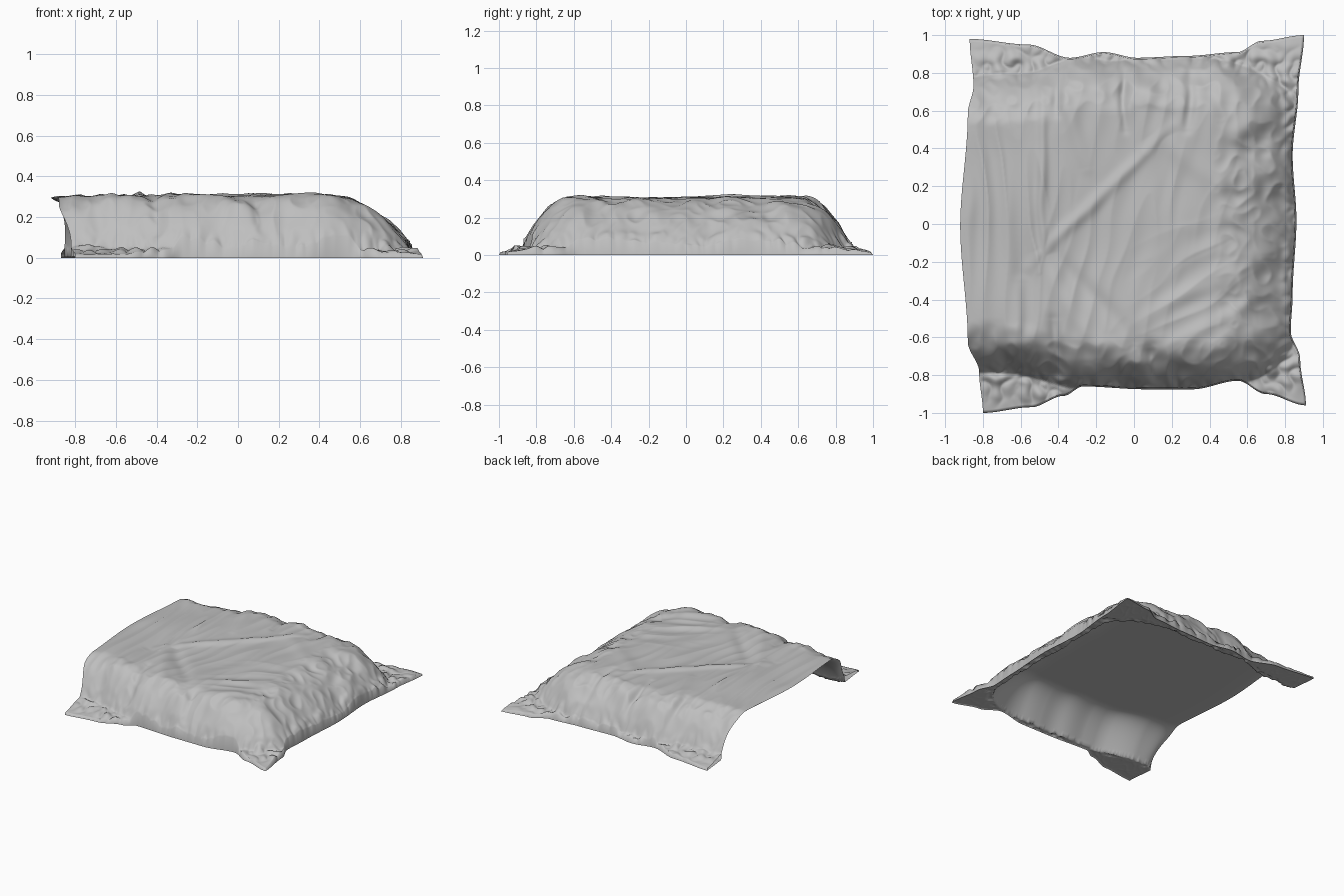
import bpy, bmesh, math
from mathutils import Vector, noise

cube = bpy.data.objects.get("Cube")
if cube:
    bpy.data.objects.remove(cube)

cloth = bpy.data.materials.new("soft_grey_cloth")
cloth.use_nodes = True
grey = (0.52, 0.52, 0.52, 1)
cloth.diffuse_color = grey
shader = cloth.node_tree.nodes["Principled BSDF"]
shader.inputs["Base Color"].default_value = grey
shader.inputs["Roughness"].default_value = 0.8

STEPS = 240

# Hem outlines as (position along the side, offset from the centre)
FRONT = [(-1, -1), (-.7, -.97), (-.5, -.91), (-.38, -.86), (0, -.875), (.3, -.875),
         (.58, -.83), (.75, -.9), (1, -.96)]
BACK = [(-1, .98), (-.65, .95), (-.4, .88), (-.2, .91), (0, .88), (.3, .89),
        (.6, .91), (.75, .97), (1, 1)]
LEFT_END = [(-1, -.8), (-.78, -.82), (-.62, -.88), (0, -.92), (.6, -.88), (.75, -.85), (1, -.87)]
FOOT = [(-1, .91), (-.75, .88), (-.6, .83), (-.4, .84), (0, .86), (.35, .84), (.7, .87), (1, .9)]

# Creases: start, end, height, width
FOLDS = [
    ((-.55, -.22), (.2, .52), .016, .035),
    ((.1, .48), (.55, .15), .008, .06),
    ((-.49, -.25), (-.48, .7), .016, .025),
    ((-.5, -.15), (-.15, -.75), .012, .05),
    ((-.6, -.3), (-.64, -.8), .02, .035),
    ((-.45, -.15), (0, -.6), -.014, .05),
    ((0, -.55), (.8, -.1), .012, .05),
    ((.15, -.65), (.85, -.3), .012, .045),
    ((-.05, .9), (-.05, .5), -.025, .025),
    ((.3, .9), (.28, .5), -.025, .03),
    ((-.4, .85), (-.25, .3), .014, .04),
    ((-.38, .9), (-.4, .6), -.025, .03),
    ((-.42, -.5), (-.38, -.95), -.03, .035),
    ((.1, -.65), (.12, -.95), -.025, .03),
]


def along(curve, s):
    """Smoothly interpolated value of a hem outline."""
    for (a, p), (b, q) in zip(curve, curve[1:]):
        if s <= b:
            k = (s - a) / (b - a)
            return p + (q - p) * k * k * (3 - 2 * k)
    return curve[-1][1]


def smooth(a, b, s):
    k = min(1, max(0, (s - a) / (b - a)))
    return k * k * (3 - 2 * k)


def rough(x, y, seed=0):
    return noise.noise(Vector((x, y, seed)))


def streaks(x, y, degrees, seed):
    """Long soft wrinkles running in one direction."""
    c, s = math.cos(math.radians(degrees)), math.sin(math.radians(degrees))
    run, across = x * c + y * s, y * c - x * s
    across += .04 * rough(run * 3, across * 3, seed)
    return .5 - 2 * abs(rough(run * 1.6, across * 9, seed))


def inset(x, y):
    """Zero at the foot of the puffy body, one on its flat top, negative on the flaps."""
    half = .79 + .085 * smooth(-.65, -.3, x)
    half += .02 * rough(x * 5, y, 3)
    reach = .86 + .015 * rough(x, y * 5, 6)
    a = max(0, 1.15 - (reach - x) / .45)
    b = max(0, 1.15 - (half - abs(y)) / .27)
    return 1.15 - math.hypot(a, b)


def body_height(t):
    if t < 0:
        return max(.012, .05 + .045 * t)
    return .05 + .245 * (1 - (1 - min(t, 1)) ** 2.2)


def lining_height(x, y, t, thickness):
    """Smooth inside of the quilt, with a crumpled band lying on the floor."""
    crumple = .004 + .02 * abs(rough(x * 14, y * 14, 4)) * thickness
    if t < 0:
        return min(crumple, .006)
    inner = (t - .15 * thickness) / (1 - .15 * thickness)
    return max(crumple, body_height(inner) - .032 * thickness) if inner > 0 else crumple


def wrinkles(x, y, t):
    p = Vector((x + .02 * rough(x * 4, y * 4, 1), y + .02 * rough(x * 4, y * 4, 9)))
    lift = drop = 0
    for a, b, height, width in FOLDS:
        a, b = Vector(a), Vector(b)
        line = b - a
        k = min(1, max(0, (p - a).dot(line) / line.length_squared))
        d = (p - a - line * k).length / width
        h = height * math.exp(-d * d) * math.sin(math.pi * (.05 + .9 * k)) ** .6
        lift, drop = max(lift, h), min(drop, h)
    top = smooth(.3, 1, t)
    wall = smooth(-.1, .2, t) * (1 - smooth(.6, 1.1, t))
    rim = 1 - smooth(0, .25, t)
    head = 1 - smooth(-.55, -.4, x)
    corner = smooth(-.1, .4, x) * (1 - smooth(-.2, .1, y))
    h = (lift + drop) * smooth(0, .4, t)
    # Broad sag, then wrinkles that follow the pull of the cloth
    h += top * (.006 + .014 * rough(x * 2.2, y * 2.2))
    h += top * head * .014 * streaks(x, y, 90, 5)
    h += top * corner * .01 * streaks(x, y, 30, 7)
    h += top * (1 - head) * (1 - corner) * .008 * streaks(x, y, 75, 2)
    # Gathers down the sides and crumples along the hem
    h += wall * (.035 * rough(x * 6, y * 6, 8) - .02 * abs(rough(x * 11, y * 11, 12)))
    crumple = smooth(-.8, -.05, t)
    h += rim * crumple * (.05 * abs(rough(x * 13, y * 13, 2)) - .012)
    h += rim * .008 * rough(x * 9, y * 9, 11)
    return h


def sheet(name, outer):
    """One layer of the quilt: puffy cover when outer, smooth lining otherwise."""
    bm = bmesh.new()
    rows = []
    for j in range(STEPS + 1):
        side = j / STEPS
        v = 2 * side - 1
        row = []
        for i in range(STEPS + 1):
            foot = i / STEPS
            u = 2 * foot - 1
            x = along(LEFT_END, v) * (1 - foot) + along(FOOT, v) * foot
            y = along(FRONT, u) * (1 - side) + along(BACK, u) * side
            t = inset(x, y)
            # Layers meet in a thin seam at every edge
            thickness = 1 - max(0, -u) ** 24
            z = lining_height(x, y, t, thickness)
            if outer:
                z = max(z + .006 * thickness, body_height(t) + wrinkles(x, y, t) * thickness)
            if i == STEPS or j in (0, STEPS):
                z = 0
            row.append(bm.verts.new((x, y, z)))
        rows.append(row)
    for low, high in zip(rows, rows[1:]):
        for i in range(STEPS):
            quad = [low[i], low[i + 1], high[i + 1], high[i]]
            bm.faces.new(quad if outer else quad[::-1])
    mesh = bpy.data.meshes.new(name)
    bm.to_mesh(mesh)
    bm.free()
    mesh.materials.append(cloth)
    mesh.shade_smooth()
    bpy.context.collection.objects.link(bpy.data.objects.new(name, mesh))


sheet("quilt_cover", True)
sheet("quilt_lining", False)
